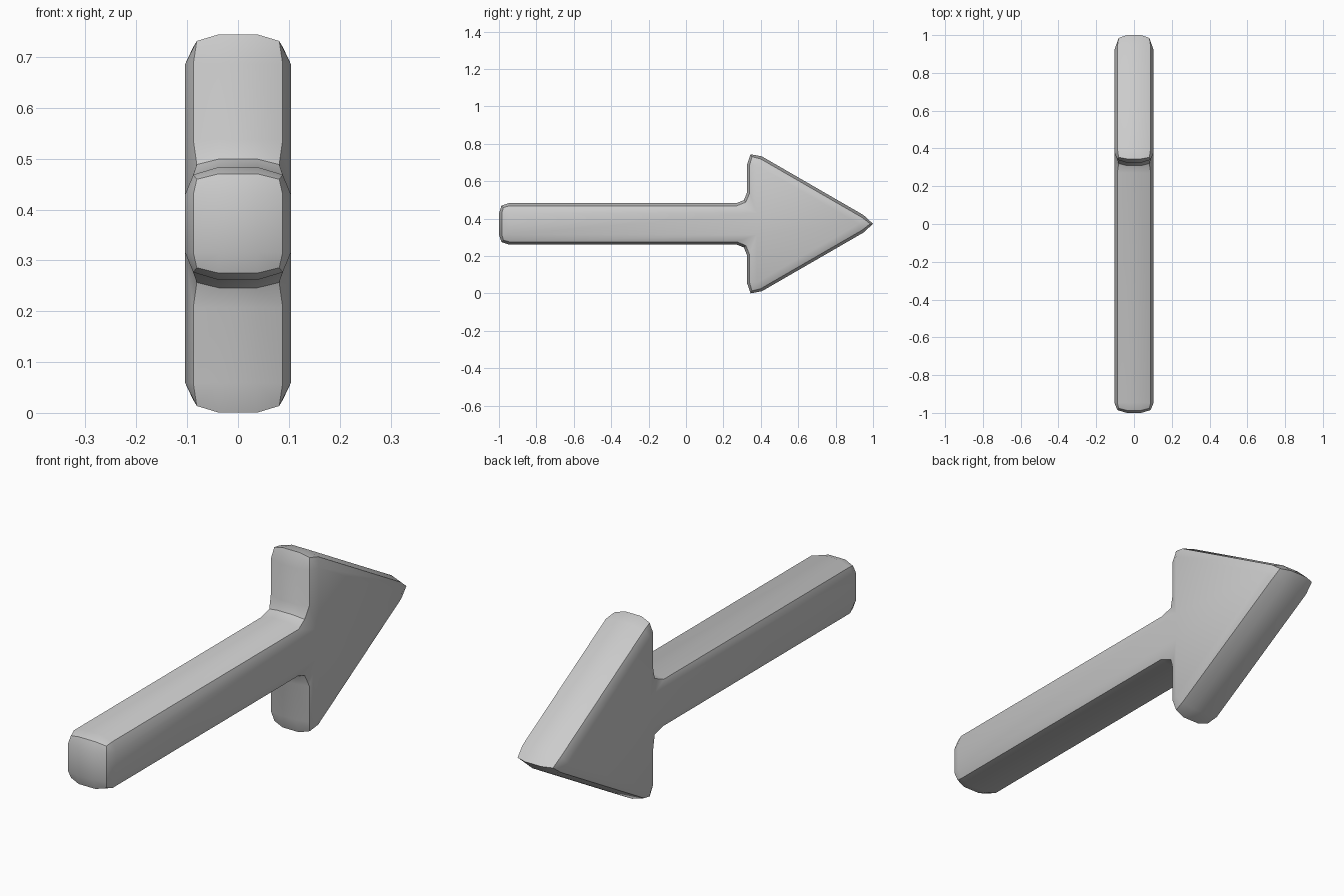
import bpy, bmesh, math
from mathutils import Vector

if "Cube" in bpy.data.objects:
    bpy.data.objects.remove(bpy.data.objects["Cube"])

MID = 0.3725      # height of the arrow axis
R = 0.054         # bevel size
IN = 0.015        # inset of the bevel's middle edge

# Lower half of the sharp outline (y, z from axis, pull-in of the bevel middle)
half = [(-1.0, -0.111, 0.019), (0.325, -0.111, 0.022), (0.325, -0.407, 0.0405)]
outline = half + [(1.03, 0.0, 0.03)] + [(y, -z, d) for y, z, d in reversed(half)]
pts = [Vector((y, z + MID)) for y, z, d in outline]
n = len(pts)

# Three rings per side: rounded rim, sharp middle edge, inset flat face
rim, edge, face = [], [], []
for i, p in enumerate(pts):
    u = (pts[i - 1] - p).normalized()
    v = (pts[(i + 1) % n] - p).normalized()
    b = (u + v).normalized()
    ang = u.angle(v) / 2
    sign = 1 if (-u).x * v.y - (-u).y * v.x > 0 else -1   # convex or concave
    t = R / math.tan(ang)
    c = p + b * sign * R / math.sin(ang)
    n_in = Vector((u.y, -u.x))       # inward normals of the two sides
    n_out = Vector((-v.y, v.x))
    m = p + b * outline[i][2]
    rim.append([p + u * t, m, p + v * t])
    edge.append([p + u * t + n_in * IN, m + (c - m).normalized() * IN, p + v * t + n_out * IN])
    face.append(c)

bm = bmesh.new()


def vert(x, p):
    return bm.verts.new((x, p.x, p.y))


rims = []
for s in (-1, 1):
    A = [vert(s * 0.038, p) for tri in rim for p in tri]
    B = [vert(s * (0.081 if k == 1 else 0.088), p) for tri in edge for k, p in enumerate(tri)]
    C = [vert(s * 0.104, p) for p in face]
    rims.append(A)
    N = 3 * n
    # Rounded rim to sharp edge
    for k in range(N):
        j = (k + 1) % N
        bm.faces.new((A[k], A[j], B[j], B[k]))
    # Sharp edge to the flat side
    for i in range(n):
        j = (i + 1) % n
        bm.faces.new((B[3 * i], B[3 * i + 1], C[i]))
        bm.faces.new((B[3 * i + 1], B[3 * i + 2], C[i]))
        bm.faces.new((B[3 * i + 2], B[3 * j], C[j], C[i]))
    # Flat side: shaft quad and head
    bm.faces.new((C[0], C[1], C[5], C[6]))
    bm.faces.new((C[1], C[2], C[3], C[4], C[5]))

# Band joining the two rims
for k in range(3 * n):
    j = (k + 1) % (3 * n)
    bm.faces.new((rims[0][k], rims[0][j], rims[1][j], rims[1][k]))

bmesh.ops.recalc_face_normals(bm, faces=bm.faces[:])
mesh = bpy.data.meshes.new("arrow")
bm.to_mesh(mesh)
bm.free()
arrow = bpy.data.objects.new("arrow", mesh)
bpy.context.collection.objects.link(arrow)
bpy.context.view_layer.objects.active = arrow
arrow.select_set(True)
bpy.ops.object.shade_smooth_by_angle(angle=math.radians(32))
